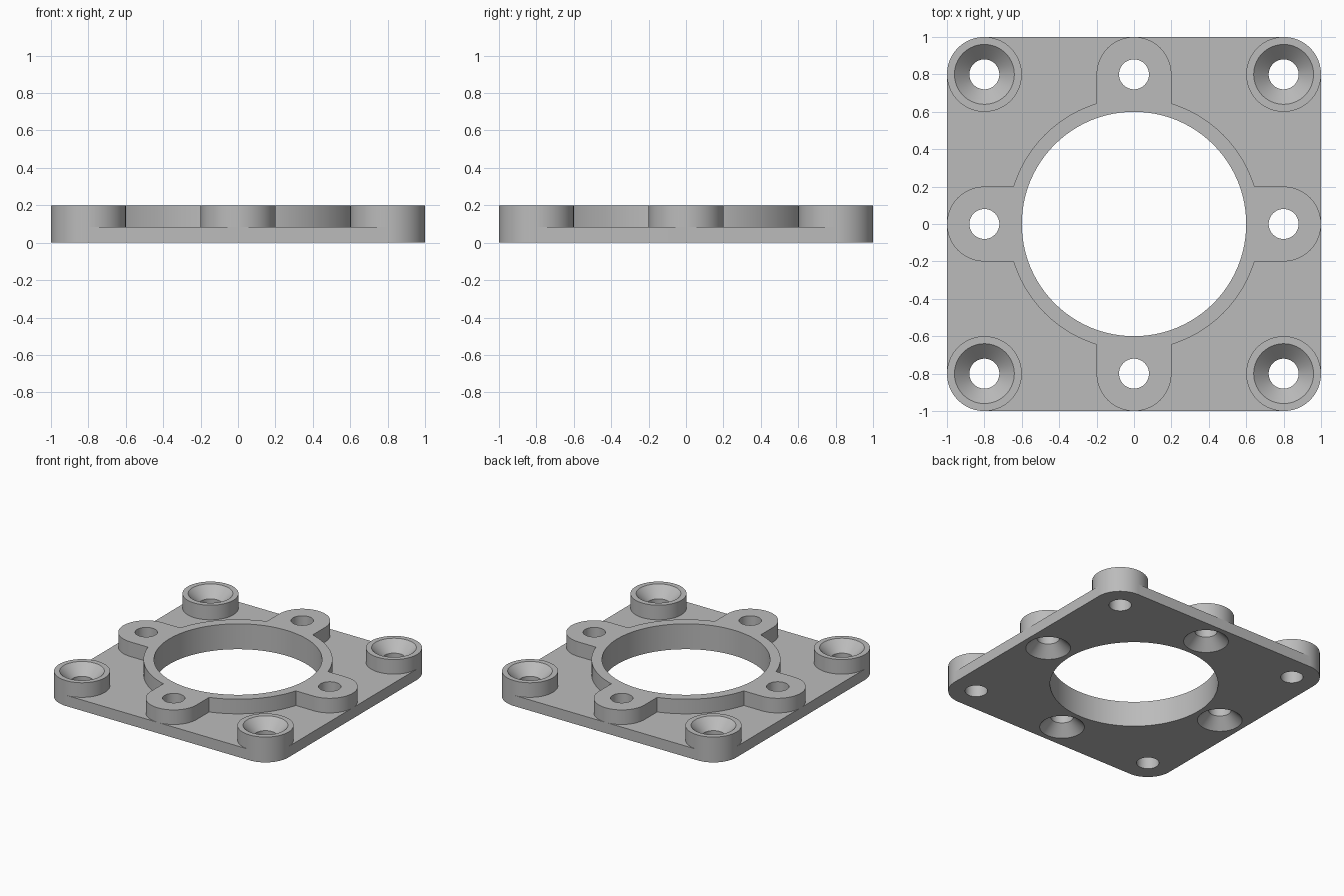
import bpy, bmesh
from math import cos, sin, pi

default = bpy.data.objects.get("Cube")
if default:
    bpy.data.objects.remove(default, do_unlink=True)

PLATE_TOP, TOP = 0.085, 0.2
OFFSET, BOSS_R, HOLE_R, SINK_R, SINK_D = 0.8, 0.2, 0.08, 0.16, 0.08
SIDES = 96

grey = bpy.data.materials.new("plain grey")
grey.use_nodes = True
colour = (0.5, 0.5, 0.5, 1)
grey.diffuse_color = colour
grey.node_tree.nodes["Principled BSDF"].inputs["Base Color"].default_value = colour


def arc(cx, cy, r, start, end, steps):
    return [(cx + r * cos(start + (end - start) * i / steps),
             cy + r * sin(start + (end - start) * i / steps)) for i in range(steps + 1)]


def circle(cx, cy, r):
    return arc(cx, cy, r, 0, 2 * pi, SIDES)[:-1]


def loft(name, layers):
    """Solid skinned through (outline, z) layers with equal point counts."""
    bm = bmesh.new()
    rings = [[bm.verts.new((x, y, z)) for x, y in outline] for outline, z in layers]
    for low, high in zip(rings, rings[1:]):
        for i in range(len(low)):
            j = (i + 1) % len(low)
            bm.faces.new((low[i], low[j], high[j], high[i]))
    bm.faces.new(rings[0][::-1])
    bm.faces.new(rings[-1])
    bmesh.ops.recalc_face_normals(bm, faces=bm.faces)
    mesh = bpy.data.meshes.new(name)
    bm.to_mesh(mesh)
    bm.free()
    mesh.materials.append(grey)
    obj = bpy.data.objects.new(name, mesh)
    bpy.context.collection.objects.link(obj)
    return obj


def combine(target, tool, operation):
    mod = target.modifiers.new(operation.title(), "BOOLEAN")
    mod.object, mod.operation, mod.solver = tool, operation, "EXACT"
    bpy.context.view_layer.objects.active = target
    bpy.ops.object.modifier_apply(modifier=mod.name)
    bpy.data.objects.remove(tool, do_unlink=True)


# Rounded square base plate
corners = [(1, 1), (-1, 1), (-1, -1), (1, -1)]
outline = []
for k, (sx, sy) in enumerate(corners):
    outline += arc(sx * OFFSET, sy * OFFSET, BOSS_R, k * pi / 2, (k + 1) * pi / 2, SIDES // 4)
plate = loft("mounting_flange", [(outline, 0), (outline, PLATE_TOP)])

# Raised collar around the bore
collar = circle(0, 0, 0.675)
combine(plate, loft("collar", [(collar, 0), (collar, TOP)]), "UNION")

# Corner bosses
for sx, sy in corners:
    ring = circle(sx * OFFSET, sy * OFFSET, BOSS_R)
    combine(plate, loft("corner_boss", [(ring, 0), (ring, TOP)]), "UNION")

# Round-ended lugs joining the collar to the middle of each side
sides = [(1, 0), (0, 1), (-1, 0), (0, -1)]
for c, s in sides:
    shape = arc(OFFSET, 0, BOSS_R, -pi / 2, pi / 2, SIDES // 2) + [(0.62, BOSS_R), (0.62, -BOSS_R)]
    shape = [(x * c - y * s, x * s + y * c) for x, y in shape]
    combine(plate, loft("side_lug", [(shape, 0), (shape, TOP)]), "UNION")

# Central bore
bore = circle(0, 0, 0.6)
combine(plate, loft("bore_cutter", [(bore, -0.1), (bore, 0.3)]), "DIFFERENCE")

# Screw holes: corners countersunk from above, lugs from below
for x, y in corners + sides:
    cx, cy = x * OFFSET, y * OFFSET
    hole, sink = circle(cx, cy, HOLE_R), circle(cx, cy, SINK_R)
    if x and y:
        layers = [(hole, -0.1), (hole, TOP - SINK_D), (sink, TOP), (sink, 0.3)]
    else:
        layers = [(sink, -0.1), (sink, 0), (hole, SINK_D), (hole, 0.3)]
    combine(plate, loft("screw_cutter", layers), "DIFFERENCE")

# Smooth round walls, crisp edges
bpy.ops.object.select_all(action="DESELECT")
plate.select_set(True)
bpy.context.view_layer.objects.active = plate
bpy.ops.object.shade_smooth_by_angle(angle=pi / 6)
